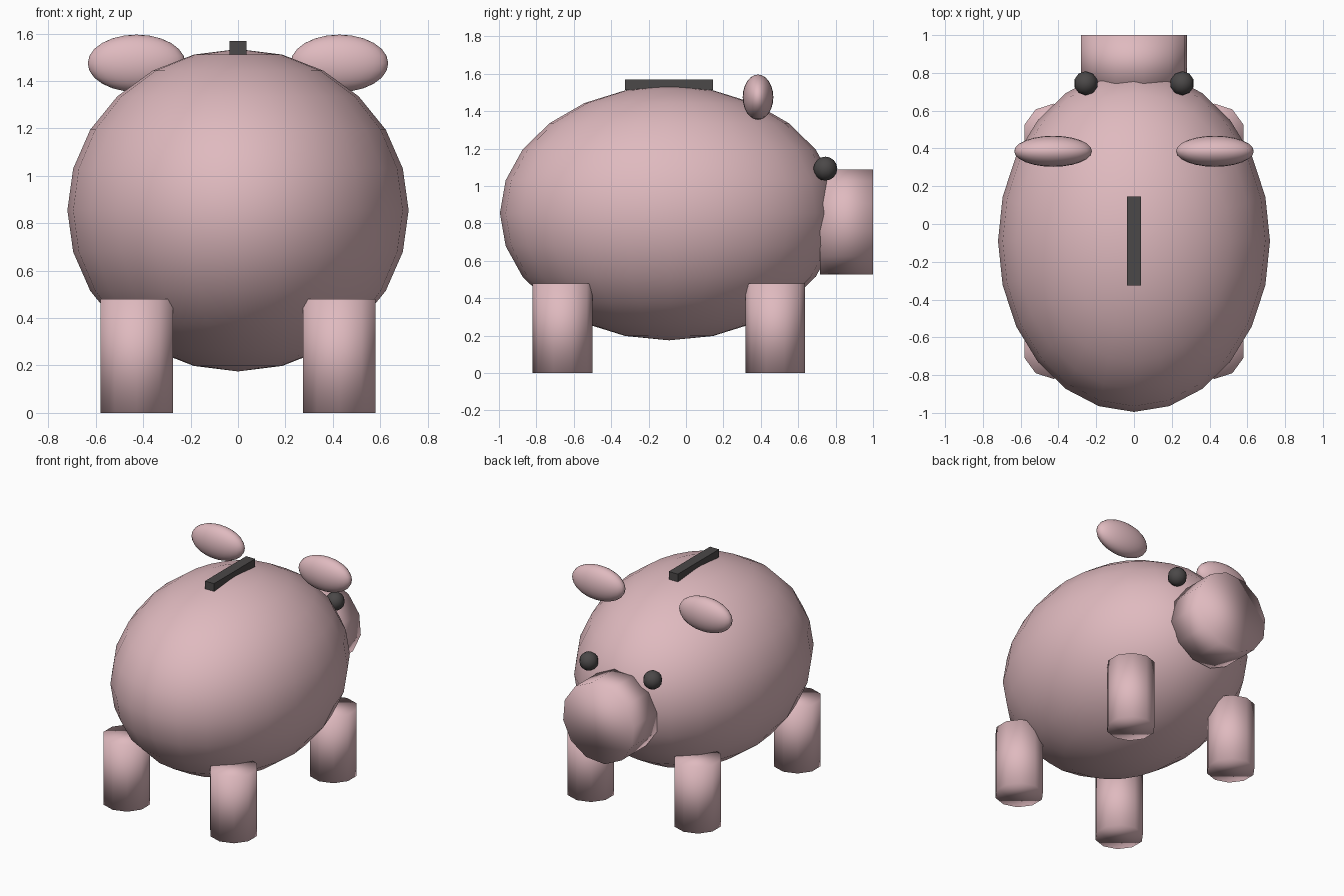
import bpy
from math import radians

cube = bpy.data.objects.get("Cube")
if cube:
    bpy.data.objects.remove(cube, do_unlink=True)


def material(name, rgb):
    mat = bpy.data.materials.new(name)
    mat.use_nodes = True
    mat.diffuse_color = (*rgb, 1)
    mat.node_tree.nodes["Principled BSDF"].inputs["Base Color"].default_value = (*rgb, 1)
    return mat


PINK = material("soft_pink", (0.74, 0.49, 0.52))
DARK = material("charcoal", (0.07, 0.065, 0.065))


def finish(name, mat, smooth=True):
    obj = bpy.context.object
    obj.name = name
    obj.data.materials.append(mat)
    if smooth:
        bpy.ops.object.shade_smooth()
    return obj


def ellipsoid(name, center, radii, mat, segments, rings):
    bpy.ops.mesh.primitive_uv_sphere_add(segments=segments, ring_count=rings, radius=1, location=center)
    bpy.context.object.scale = radii
    return finish(name, mat)


def cylinder(name, center, radius, depth, sides, rotation=(0, 0, 0)):
    bpy.ops.mesh.primitive_cylinder_add(vertices=sides, radius=radius, depth=depth,
                                        location=center, rotation=rotation)
    return finish(name, PINK)


# Body and snout
ellipsoid("body", (0, -0.09, 0.855), (0.72, 0.905, 0.68), PINK, 24, 12)
cylinder("snout", (0, 0.858, 0.808), 0.286, 0.284, 12, (radians(90), radians(10), 0))

# Mirrored ears, eyes and legs
for side, x in (("left", 1), ("right", -1)):
    ellipsoid(side + "_ear", (x * 0.428, 0.385, 1.475), (0.206, 0.082, 0.121), PINK, 24, 12)
    ellipsoid(side + "_eye", (x * 0.255, 0.745, 1.093), (0.064, 0.064, 0.064), DARK, 10, 8)
    for end, y in (("snout_end", 0.477), ("tail_end", -0.66)):
        cylinder(f"{side}_{end}_leg", (x * 0.427, y, 0.24), 0.16, 0.48, 10)

# Coin slot on the back
bpy.ops.mesh.primitive_cube_add(size=1, location=(0, -0.09, 1.541))
bpy.context.object.scale = (0.072, 0.47, 0.056)
finish("coin_slot", DARK, smooth=False)
